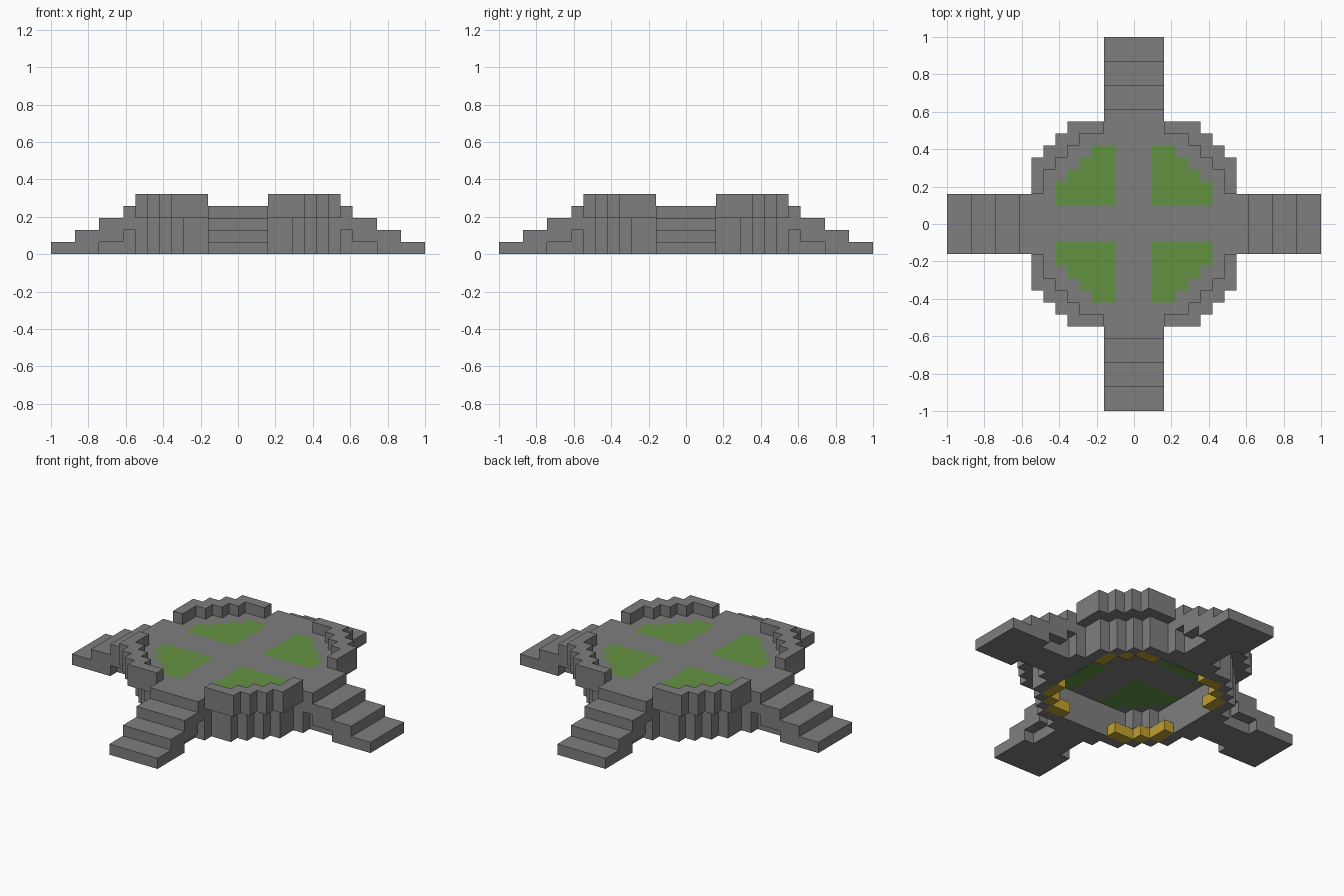
import bpy
import bmesh

U = 2 / 31  # edge of one cube; the model is 31 cubes wide

cube = bpy.data.objects.get("Cube")
if cube:
    bpy.data.objects.remove(cube)


def make_material(name, r, g, b):
    mat = bpy.data.materials.new(name)
    mat.use_nodes = True
    color = (r, g, b, 1)
    mat.diffuse_color = color
    mat.node_tree.nodes["Principled BSDF"].inputs["Base Color"].default_value = color
    return mat


stone = make_material("grey_stone", 0.21, 0.21, 0.21)
grass = make_material("green_grass", 0.125, 0.29, 0.055)
glow = make_material("yellow_lamp", 0.52, 0.35, 0.03)


# Plan rules, all symmetric in both axes
def in_floor(a, b):
    return max(a, b) <= 7 and a + b <= 11


def in_rim(a, b):
    return max(a, b) <= 8 and a + b <= 13 and not in_floor(a, b) and min(a, b) > 2


def in_grass(a, b):
    return min(a, b) >= 2 and max(a, b) <= 6 and a + b <= 9


def in_wall(a, b):
    return in_floor(a, b) and (max(a, b) == 7 or a + b == 11)


def in_lamp(a, b):
    return a + b == 10 and max(a, b) <= 6 or a + b == 9 and max(a, b) == 6


def in_stair(along, across, z):
    if across > 2 or not 8 <= along <= 15 - 2 * z:
        return False
    # solid core and inner post; the outer strips are notched underneath
    return across <= 1 or along == 8 or along >= 12 - 2 * z


def part_at(x, y, z):
    a, b = abs(x), abs(y)
    if z >= 3 and in_rim(a, b):
        return "rim_parapet"
    if z == 3:
        if in_floor(a, b) or (min(a, b) <= 2 and max(a, b) <= 9):
            return "platform_floor"
    elif z < 3:
        if in_wall(a, b):
            return "base_wall"
        if z == 0 and in_lamp(a, b):
            return "corner_lamps"
        if in_stair(b, a, z):
            return "front_stairs" if y < 0 else "back_stairs"
        if in_stair(a, b, z):
            return "left_stairs" if x > 0 else "right_stairs"
    return None


# Sort the cubes into parts
solid = {}
for x in range(-15, 16):
    for y in range(-15, 16):
        for z in range(5):
            part = part_at(x, y, z)
            if part:
                solid[x, y, z] = part

SIDES = [(axis, sign) for axis in range(3) for sign in (-1, 1)]


def exposed_face(bm, verts, cell, axis, sign):
    """Add one cube side as a quad with an outward normal."""
    corners = []
    for s, t in ((-1, -1), (1, -1), (1, 1), (-1, 1)):
        p = list(cell)
        p[axis] += sign / 2
        p[(axis + 1) % 3] += s / 2
        p[(axis + 2) % 3] += t / 2
        key = tuple(p)
        if key not in verts:
            verts[key] = bm.verts.new((p[0] * U, p[1] * U, (p[2] + 0.5) * U))
        corners.append(verts[key])
    return bm.faces.new(corners if sign > 0 else corners[::-1])


def build_part(name, materials):
    bm = bmesh.new()
    verts = {}
    for cell, part in solid.items():
        if part != name:
            continue
        for axis, sign in SIDES:
            beside = list(cell)
            beside[axis] += sign
            if tuple(beside) in solid:
                continue
            face = exposed_face(bm, verts, cell, axis, sign)
            if len(materials) > 1 and in_grass(abs(cell[0]), abs(cell[1])):
                face.material_index = 1
    mesh = bpy.data.meshes.new(name)
    bm.to_mesh(mesh)
    bm.free()
    for mat in materials:
        mesh.materials.append(mat)
    bpy.context.collection.objects.link(bpy.data.objects.new(name, mesh))


# Floor with four grass beds, lamps inside, the rest in stone
for name in sorted(set(solid.values())):
    if name == "platform_floor":
        build_part(name, [stone, grass])
    elif name == "corner_lamps":
        build_part(name, [glow])
    else:
        build_part(name, [stone])
